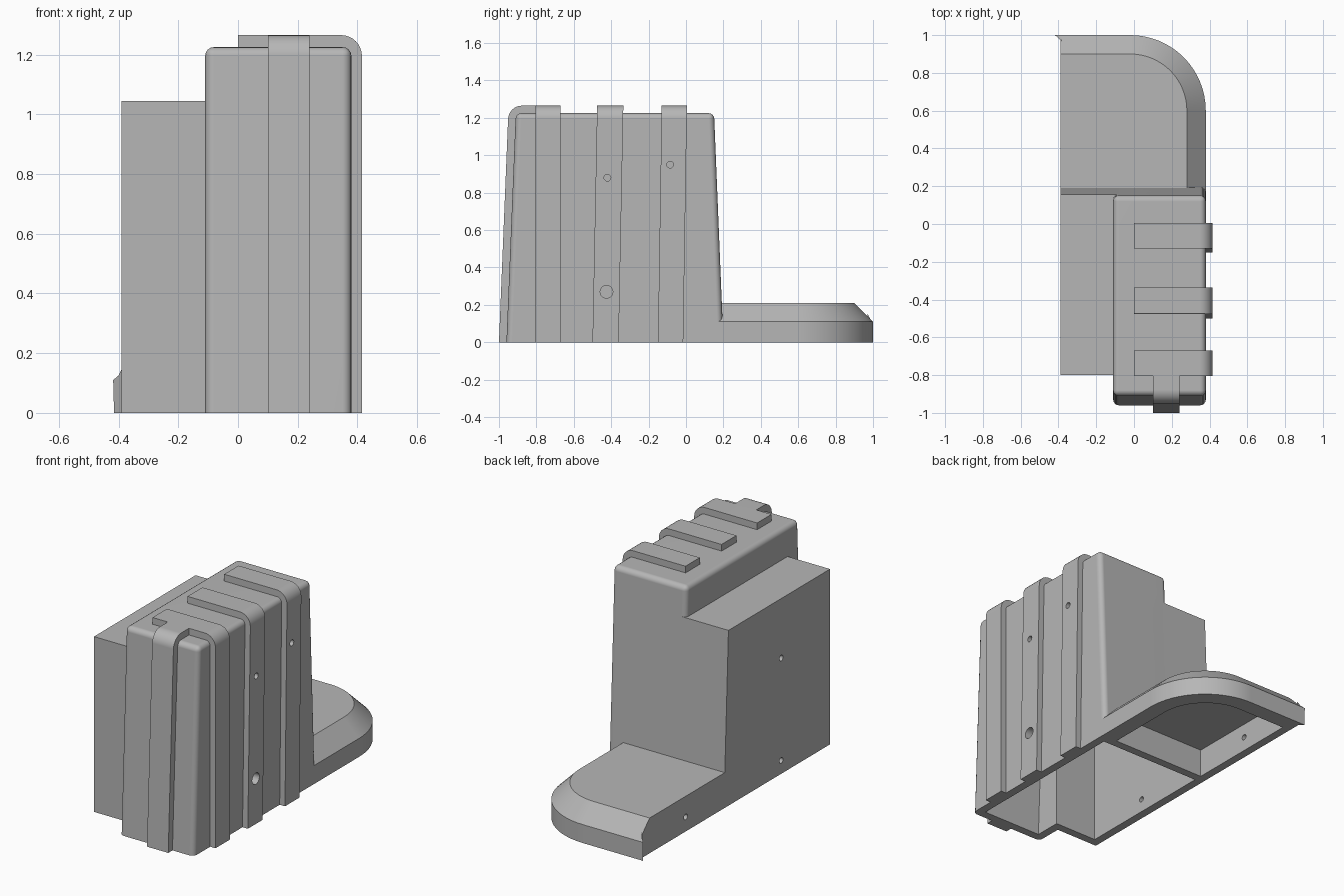
import bpy, bmesh, math

cube = bpy.data.objects.get("Cube")
if cube:
    bpy.data.objects.remove(cube, do_unlink=True)

GREY = (0.47, 0.47, 0.47, 1.0)
grey = bpy.data.materials.new("plain_grey")
grey.use_nodes = True
grey.diffuse_color = GREY
grey.node_tree.nodes["Principled BSDF"].inputs["Base Color"].default_value = GREY

TOP = 1.225
SLOPE = 0.05 / TOP      # draft of the front and back walls


def loft(name, loops, bevel=0.0):
    """Skin equal-length loops of 3D points and cap both ends."""
    bm = bmesh.new()
    rings = [[bm.verts.new(p) for p in loop] for loop in loops]
    n = len(rings[0])
    for a, b in zip(rings, rings[1:]):
        for i in range(n):
            j = (i + 1) % n
            bm.faces.new((a[i], a[j], b[j], b[i]))
    bm.faces.new(rings[0][::-1])
    bm.faces.new(rings[-1])
    bmesh.ops.recalc_face_normals(bm, faces=bm.faces)
    if bevel:
        edges = [e for e in bm.edges if max(v.co.z for v in e.verts) > 0.01]
        bmesh.ops.bevel(bm, geom=edges, offset=bevel, segments=4,
                        profile=0.5, affect='EDGES')
    mesh = bpy.data.meshes.new(name)
    bm.to_mesh(mesh)
    bm.free()
    mesh.materials.append(grey)
    ob = bpy.data.objects.new(name, mesh)
    bpy.context.collection.objects.link(ob)
    return ob


def block(name, x0, x1, y0, y1, z0, z1, front=0.0, back=0.0, bevel=0.0):
    """Box whose front and back walls can lean inwards."""
    def ring(z):
        a, b = y0 + front * z, y1 - back * z
        return [(x0, a, z), (x1, a, z), (x1, b, z), (x0, b, z)]
    return loft(name, [ring(z0), ring(z1)], bevel)


def foot_ring(z, inset, left, start):
    """Plan of the foot with one rounded corner."""
    r = 0.4 - inset
    pts = [(left, start, z), (0.38 - inset, start, z)]
    for i in range(17):
        a = math.pi / 2 * i / 16
        pts.append((-0.02 + r * math.cos(a), 0.6 + r * math.sin(a), z))
    return pts + [(left, 1 - inset, z)]


def strap_profile(outer, inner, end):
    """Upright strap that turns over the top edge, as (distance, height)."""
    r, top = 0.07, 1.265
    pts = [(inner, 0), (outer, 0)]
    for i in range(9):
        a = math.pi / 2 * i / 8
        pts.append((outer - r + r * math.cos(a), top - r + r * math.sin(a)))
    return pts + [(end, top), (end, 1.21), (inner, 1.21)]


def hole(name, x, y, z, r):
    def ring(px):
        return [(px, y + r * math.cos(i * math.pi / 10), z + r * math.sin(i * math.pi / 10))
                for i in range(20)]
    return loft(name, [ring(x - 0.1), ring(x + 0.1)])


# Main housing, side housing and foot
housing = block("main_housing", -0.11, 0.38, -0.96, 0.2, 0, TOP, SLOPE, SLOPE, 0.03)
side = block("side_housing", -0.39, -0.075, -0.8, 0.2, 0, 1.045, 0, SLOPE)
foot = loft("foot", [foot_ring(0, 0, -0.39, 0.15), foot_ring(0.11, 0, -0.39, 0.15),
                     foot_ring(0.21, 0.1, -0.39, 0.15)])

# Small flared lip at the end of the foot
lip = loft("foot_lip", [[(-0.385, 0.97, z), (-0.385, 1 - back, z), (x, 1 - back, z)]
                        for z, x, back in ((0, -0.415, 0), (0.11, -0.418, 0),
                                           (0.125, -0.4, 0.015), (0.15, -0.388, 0.028))])

# Straps over the side and top, the rear two leaning a little
parts = [housing, side, foot, lip]
profile = strap_profile(0.415, 0.365, 0.0)
for name, y0, y1, lean in (("front_strap", -0.805, -0.67, 0.0),
                           ("middle_strap", -0.475, -0.335, 0.025),
                           ("rear_strap", -0.13, 0.005, 0.02)):
    parts.append(loft(name, [[(d, y - lean * (1 - z / 1.265), z) for d, z in profile]
                             for y in (y0, y1)]))

# Strap down the front wall
profile = strap_profile(1.0, 0.945, 0.84)
parts.append(loft("nose_strap", [[(x, -d + SLOPE * z, z) for d, z in profile]
                                 for x in (0.10, 0.24)]))

# Hollow interior cutters
cutters = [
    block("main_cavity", -0.06, 0.33, -0.91, 0.13, -0.1, 1.175, SLOPE, SLOPE),
    block("side_cavity", -0.34, 0.0, -0.75, 0.13, -0.1, 0.995, 0, SLOPE),
    loft("foot_cavity", [foot_ring(z, 0.1, -0.34, 0.18) for z in (-0.1, 0.17)]),
]

# Screw and cable hole cutters
for i, (x, y, z, r) in enumerate(((0.38, -0.42, 0.88, 0.018), (0.38, -0.085, 0.95, 0.018),
                                  (0.38, -0.425, 0.27, 0.034), (-0.39, -0.34, 0.08, 0.017),
                                  (-0.39, -0.34, 0.69, 0.017), (-0.39, 0.56, 0.087, 0.017))):
    cutters.append(hole("hole_cutter_%d" % (i + 1), x, y, z, r))

# Cut the parts, then smooth their rounded edges
for ob in parts:
    bpy.ops.object.select_all(action='DESELECT')
    bpy.context.view_layer.objects.active = ob
    ob.select_set(True)
    if ob is not lip:
        for cutter in cutters:
            mod = ob.modifiers.new("cut", 'BOOLEAN')
            mod.operation = 'DIFFERENCE'
            mod.solver = 'EXACT'
            mod.object = cutter
            bpy.ops.object.modifier_apply(modifier=mod.name)
    bpy.ops.object.shade_smooth_by_angle(angle=math.radians(30))
    weighted = ob.modifiers.new("weighted_normals", 'WEIGHTED_NORMAL')
    weighted.keep_sharp = True

for cutter in cutters:
    cutter.hide_render = True
    cutter.hide_viewport = True
